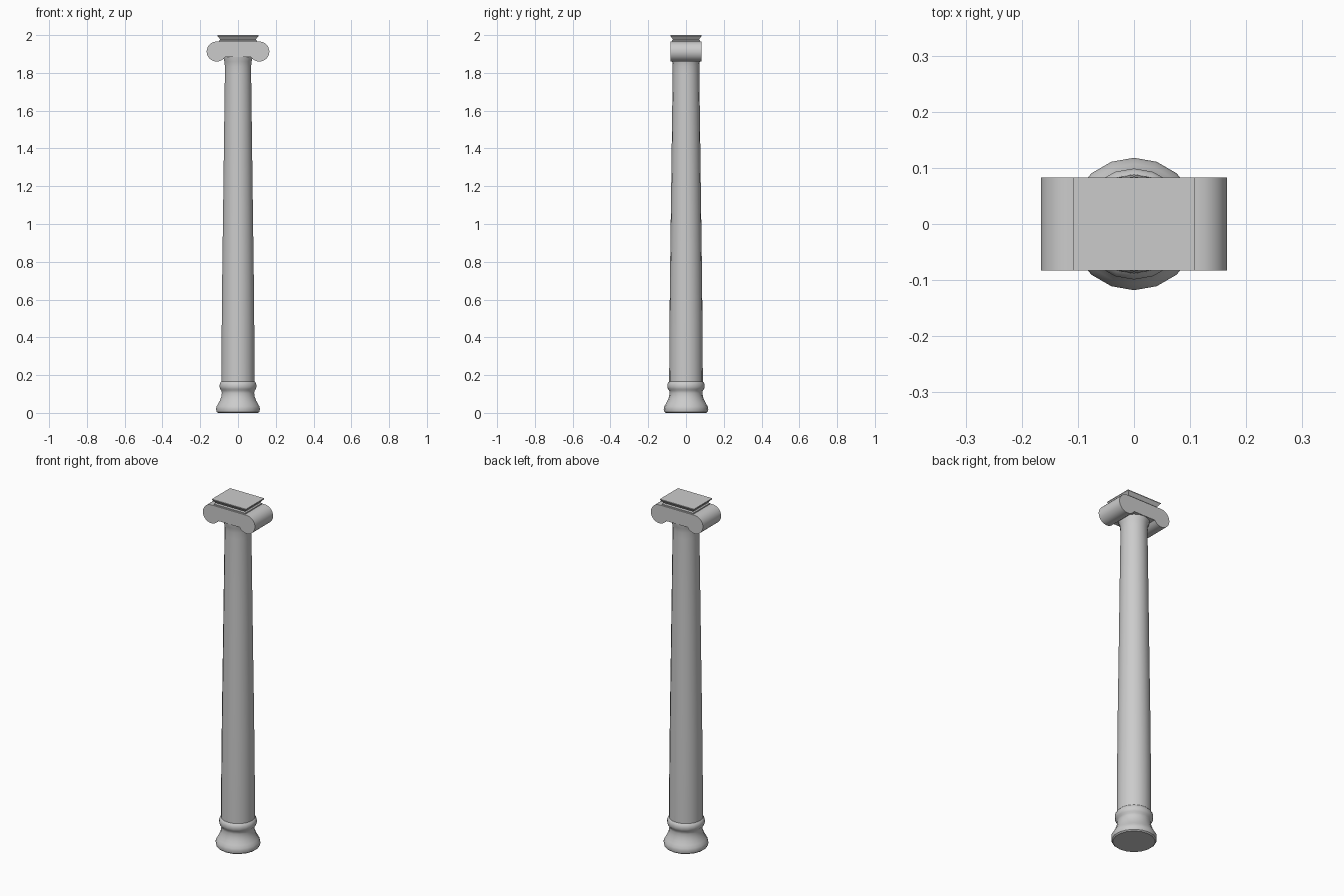
import bpy, math

if "Cube" in bpy.data.objects:
    bpy.data.objects.remove(bpy.data.objects["Cube"])

stone = bpy.data.materials.new("grey stone")
stone.diffuse_color = (0.6, 0.6, 0.6, 1)
stone.use_nodes = True
stone.node_tree.nodes["Principled BSDF"].inputs["Base Color"].default_value = stone.diffuse_color


def add(name, verts, faces, angle=35):
    me = bpy.data.meshes.new(name)
    me.from_pydata(verts, [], faces)
    me.materials.append(stone)
    ob = bpy.data.objects.new(name, me)
    bpy.context.collection.objects.link(ob)
    bpy.ops.object.select_all(action='DESELECT')
    ob.select_set(True)
    bpy.context.view_layer.objects.active = ob
    bpy.ops.object.mode_set(mode='EDIT')
    bpy.ops.mesh.select_all(action='SELECT')
    bpy.ops.mesh.normals_make_consistent(inside=False)
    bpy.ops.object.mode_set(mode='OBJECT')
    bpy.ops.object.shade_smooth_by_angle(angle=math.radians(angle))
    return ob


def stack(name, rings, angle=35):
    """Join equal-length closed rings and cap both ends."""
    n = len(rings[0])
    faces = [(k * n + i, k * n + (i + 1) % n, (k + 1) * n + (i + 1) % n, (k + 1) * n + i)
             for k in range(len(rings) - 1) for i in range(n)]
    faces += [tuple(range(n))[::-1], tuple(range((len(rings) - 1) * n, len(rings) * n))]
    return add(name, [v for r in rings for v in r], faces, angle)


def lathe(name, profile, n=18):
    return stack(name, [[(r * math.sin(math.tau * i / n), r * math.cos(math.tau * i / n), z)
                         for i in range(n)] for r, z in profile])


# Moulded base
lathe("base", [(0.108, 0), (0.115, 0.006), (0.118, 0.02), (0.115, 0.034), (0.107, 0.048),
               (0.097, 0.066), (0.090, 0.085), (0.087, 0.105), (0.089, 0.118),
               (0.096, 0.126), (0.099, 0.137), (0.099, 0.149), (0.095, 0.160), (0.088, 0.167)])

# Tapered shaft with flared neck
lathe("shaft", [(0.089, 0.16), (0.088, 0.40), (0.0845, 0.75), (0.079, 1.15), (0.0745, 1.5),
                (0.0705, 1.80), (0.0705, 1.835), (0.073, 1.86), (0.080, 1.884), (0.080, 1.90)])

# Scroll capital: half outline mirrored, extruded front to back
cx, cz, r = 0.113, 1.913, 0.053
half = [(cx + r * math.cos(math.radians(a)), cz + r * math.sin(math.radians(a)))
        for a in [-148 + i * 238 / 18 for i in range(19)]]
outline = half + [(-x, z) for x, z in reversed(half)]
stack("scroll_capital", [[(x, y, z) for x, z in outline] for y in (-0.083, 0.083)])

# Square abacus slab with undercut edge
stack("abacus", [[(sx * x, sy * y, z) for sx, sy in ((-1, -1), (1, -1), (1, 1), (-1, 1))]
                 for x, y, z in ((0.100, 0.075, 1.96), (0.100, 0.075, 1.972), (0.094, 0.069, 1.977),
                                 (0.109, 0.083, 1.996), (0.109, 0.083, 2.0))], 10)
